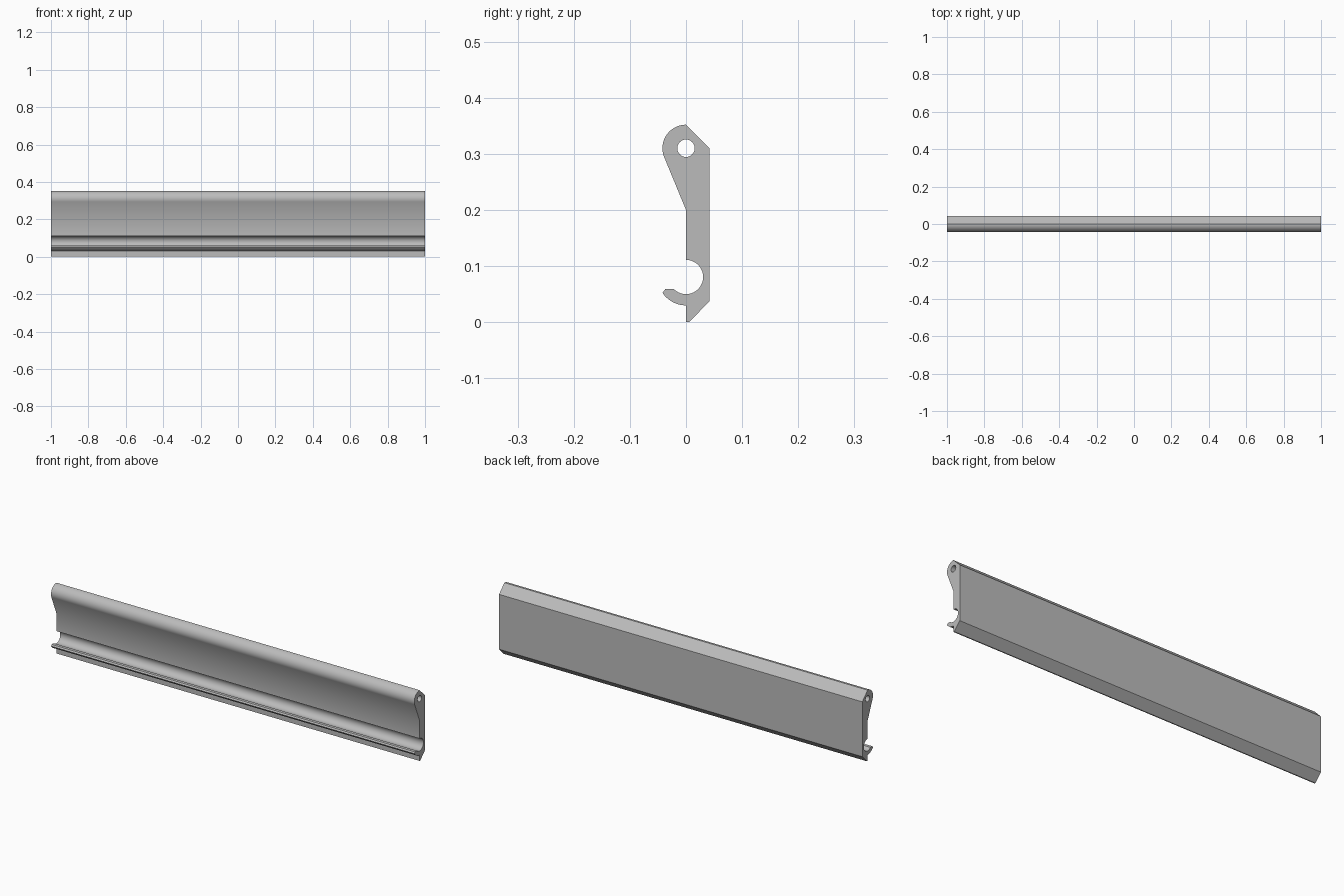
import bpy
import bmesh
from math import radians, degrees, sin, cos, acos, asin
from mathutils import Vector

cube = bpy.data.objects.get("Cube")
if cube:
    bpy.data.objects.remove(cube, do_unlink=True)

LENGTH = 2.0
HALF_DEPTH = 0.042        # half the depth, also the knuckle radius
PIVOT_Z, HOLE_R = 0.31, 0.0155
GROOVE_Z, GROOVE_R, HOOK_R = 0.0805, 0.0305, 0.0505
NECK_Z = 0.2


def arc(z, radius, start, end, steps):
    """Points (y, z) along an arc centred on y = 0, angles in degrees."""
    angles = [radians(start + (end - start) * i / steps) for i in range(steps + 1)]
    return [(radius * cos(a), z + radius * sin(a)) for a in angles]


def add_loop(bm, points):
    """Closed ring of edges on the left-hand end plane."""
    verts = [bm.verts.new((-LENGTH / 2, y, z)) for y, z in points]
    return [bm.edges.new((v, verts[i - 1])) for i, v in enumerate(verts)]


# Knuckle arc runs down to where the sloping neck is tangent to it
tangent = 270 - degrees(acos(HALF_DEPTH / (PIVOT_Z - NECK_Z)))
outline = arc(PIVOT_Z, HALF_DEPTH, 90, tangent, 24)
outline.append((0, NECK_Z))

# Round groove, then the lip and outside of the hook
lip_z = 0.059
groove_end = -180 + degrees(asin((GROOVE_Z - lip_z) / GROOVE_R))
outline += arc(GROOVE_Z, GROOVE_R, 90, groove_end, 36)
outline.append((-0.037, lip_z))
outline += arc(GROOVE_Z, HOOK_R, 214, 270, 14)

# Foot and chamfered flat back
outline += [(0, 0), (0.005, 0), (HALF_DEPTH, 0.037), (HALF_DEPTH, PIVOT_Z)]

# Fill the section around the pin hole and extrude along the length
bm = bmesh.new()
edges = add_loop(bm, outline)
edges += add_loop(bm, arc(PIVOT_Z, HOLE_R, 0, 360, 32)[:-1])
bmesh.ops.triangle_fill(bm, edges=edges, use_beauty=True, use_dissolve=False)
extruded = bmesh.ops.extrude_face_region(bm, geom=bm.faces[:], use_keep_orig=True)
moved = [g for g in extruded["geom"] if isinstance(g, bmesh.types.BMVert)]
bmesh.ops.translate(bm, verts=moved, vec=Vector((LENGTH, 0, 0)))
bmesh.ops.recalc_face_normals(bm, faces=bm.faces[:])

mesh = bpy.data.meshes.new("extruded_rail")
bm.to_mesh(mesh)
bm.free()
rail = bpy.data.objects.new("extruded_rail", mesh)
bpy.context.collection.objects.link(rail)

# Plain grey metal
grey = bpy.data.materials.new("light_grey")
grey.use_nodes = True
colour = (0.5, 0.5, 0.5, 1)
grey.diffuse_color = colour
grey.node_tree.nodes["Principled BSDF"].inputs["Base Color"].default_value = colour
mesh.materials.append(grey)

# Smooth the round surfaces, keep the profile corners crisp
bpy.ops.object.select_all(action="DESELECT")
rail.select_set(True)
bpy.context.view_layer.objects.active = rail
bpy.ops.object.shade_smooth_by_angle(angle=radians(25))
